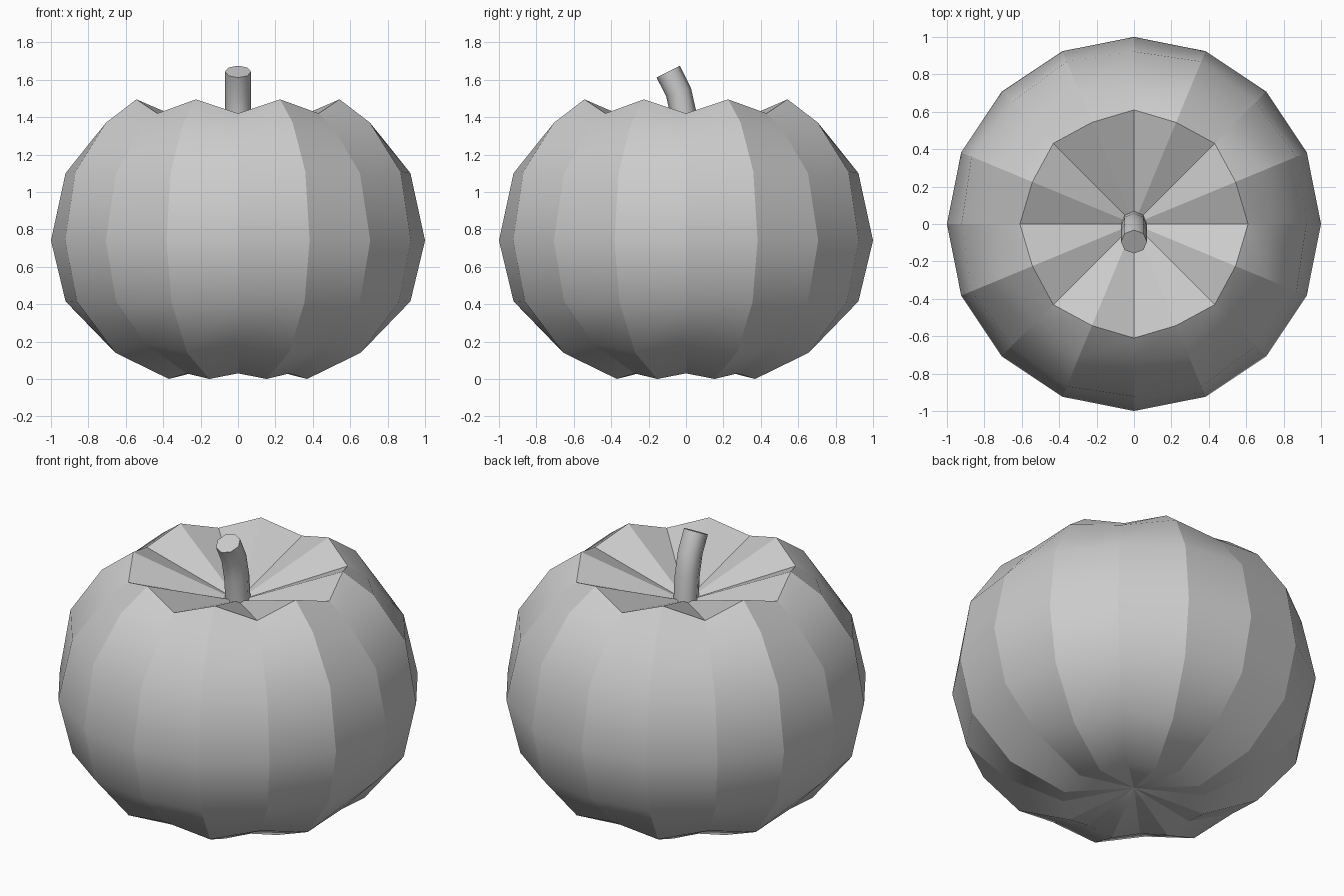
import bpy, bmesh, math
from mathutils import Vector

if "Cube" in bpy.data.objects:
    bpy.data.objects.remove(bpy.data.objects["Cube"])


def finish(bm, name):
    bmesh.ops.recalc_face_normals(bm, faces=bm.faces)
    for f in bm.faces:
        f.smooth = True
    mesh = bpy.data.meshes.new(name)
    bm.to_mesh(mesh)
    bm.free()
    obj = bpy.data.objects.new(name, mesh)
    bpy.context.collection.objects.link(obj)
    return obj


def bridge(bm, a, b):
    n = len(a)
    for i in range(n):
        j = (i + 1) % n
        bm.faces.new((a[i], a[j], b[j], b[i]))


# Ribbed body: (radius, z) profiles for the grooves and the ridges, bottom to top
GROOVE = [(0.39, 0.03), (0.70, 0.19), (0.922, 0.415), (1.0, 0.74),
          (0.922, 1.10), (0.72, 1.345), (0.61, 1.42)]
RIDGE = [(0.40, 0.0), (0.71, 0.14), (0.93, 0.41), (1.0, 0.74),
         (0.94, 1.11), (0.764, 1.37), (0.588, 1.495)]
SIDES = 16

bm = bmesh.new()
rings = []
for pair in zip(GROOVE, RIDGE):
    ring = []
    for i in range(SIDES):
        r, z = pair[i % 2]
        a = math.tau * i / SIDES
        ring.append(bm.verts.new((r * math.cos(a), r * math.sin(a), z)))
    rings.append(ring)
for lower, upper in zip(rings, rings[1:]):
    bridge(bm, lower, upper)

# Sunken underside and top hollow
for ring, z in ((rings[0], 0.095), (rings[-1], 1.26)):
    pole = bm.verts.new((0, 0, z))
    for i in range(SIDES):
        bm.faces.new((ring[i], ring[(i + 1) % SIDES], pole))

# Crisp lines along the ribs and the rim, smooth from ring to ring
level = {v: k for k, ring in enumerate(rings) for v in ring}
for e in bm.edges:
    la, lb = (level.get(v, -1) for v in e.verts)
    e.smooth = la == lb and la != len(rings) - 1
finish(bm, "pumpkin_body")

# Bent eight-sided stem, leaning to the front
PATH = [Vector((0, 0.003, 1.22)), Vector((0, -0.012, 1.41)),
        Vector((0, -0.04, 1.535)), Vector((0, -0.095, 1.643))]
bm = bmesh.new()
rings = []
for k, p in enumerate(PATH):
    d = (PATH[min(k + 1, len(PATH) - 1)] - PATH[max(k - 1, 0)]).normalized()
    side = Vector((1, 0, 0))
    back = d.cross(side)
    rings.append([bm.verts.new(p + 0.07 * (math.cos(a) * side + math.sin(a) * back))
                  for a in (math.tau * i / 8 for i in range(8))])
for lower, upper in zip(rings, rings[1:]):
    bridge(bm, lower, upper)
for cap in (rings[0], rings[-1]):
    for e in bm.faces.new(cap).edges:
        e.smooth = False
finish(bm, "stem")
